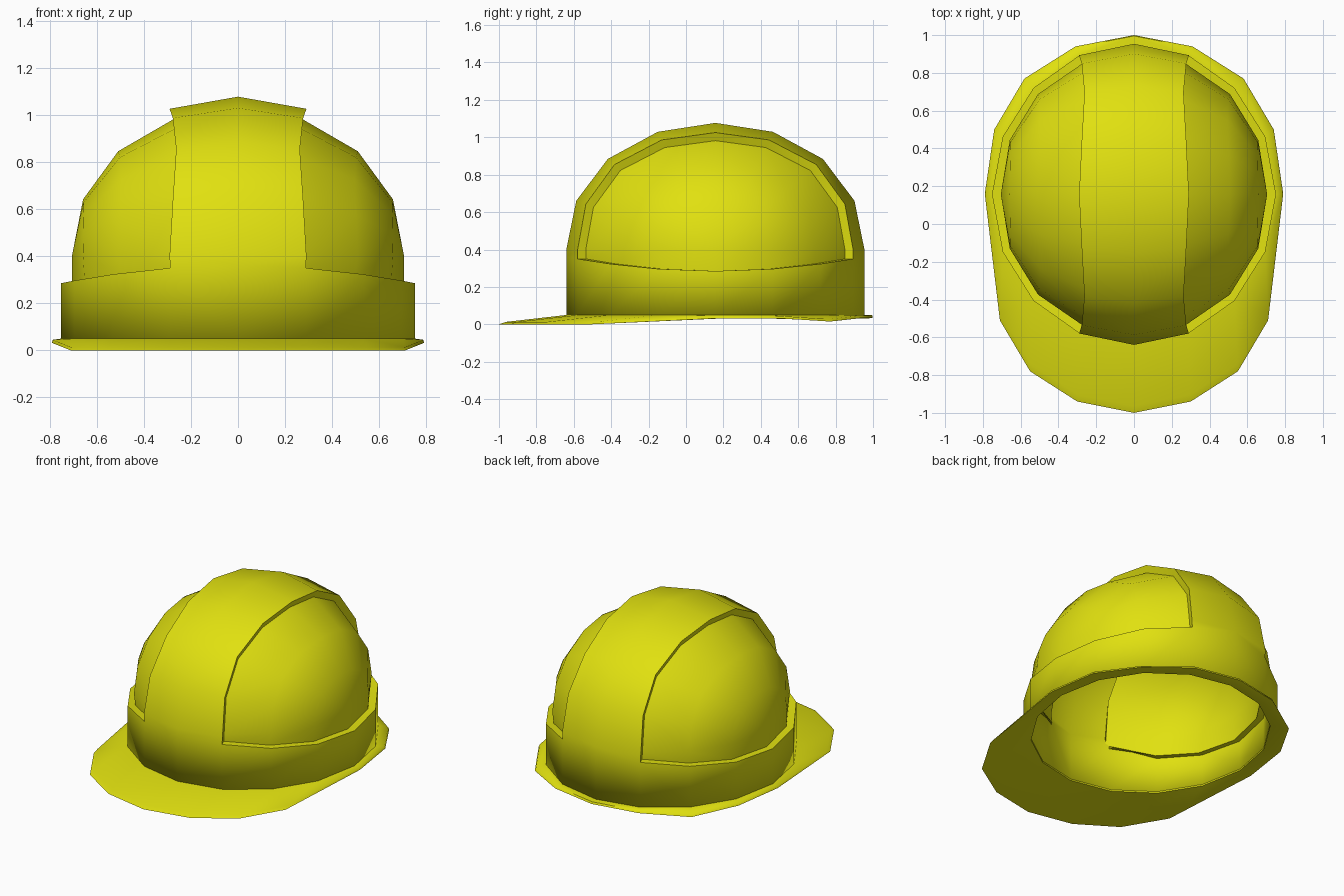
import bpy, bmesh
from math import sin, cos, radians, pi

if "Cube" in bpy.data.objects:
    bpy.data.objects.remove(bpy.data.objects["Cube"])

CY, Z0 = 0.157, 0.40            # dome centre in y, dome spring line
RX, RY, RZ = 0.705, 0.75, 0.63  # side panel radii
STEP = 0.047                    # height of the raised ridge and band
STEP_A = pi / 8                 # 16-sided


def dome(off, th, ph):
    """Dome point: th = angle away from the middle plane, ph = front to back."""
    bulge = 1 + 0.02 * sin(2 * ph) ** 2
    return ((RX + off) * sin(th) * (1 + 0.02 * sin(2 * th) ** 2),
            CY - (RY + off) * cos(th) * cos(ph) * bulge,
            Z0 + (RZ + off) * cos(th) * sin(ph) * (1 + 0.012 * sin(2 * ph) ** 2))


def wall(off, a, z):
    """Vertical wall point, a = angle from the front."""
    return ((RX + off) * sin(a), CY - (RY + off) * cos(a), z)


def band_top(a):
    return 0.285 + 0.076 * cos(a) ** 2


def ridge_angle(ph):
    return STEP_A * (1 - 0.1 * sin(2 * ph) ** 2)


def face(bm, *pts):
    unique = []
    for p in pts:
        if all(sum((a - b) ** 2 for a, b in zip(p, q)) > 1e-9 for q in unique):
            unique.append(p)
    if len(unique) > 2:
        bm.faces.new([bm.verts.new(p) for p in unique])


yellow = bpy.data.materials.new("yellow_plastic")
yellow.diffuse_color = (0.75, 0.75, 0.005, 1)
yellow.use_nodes = True
yellow.node_tree.nodes["Principled BSDF"].inputs["Base Color"].default_value = yellow.diffuse_color


def finish(bm, name, angle):
    bmesh.ops.remove_doubles(bm, verts=bm.verts[:], dist=1e-4)
    bmesh.ops.recalc_face_normals(bm, faces=bm.faces[:])
    mesh = bpy.data.meshes.new(name)
    bm.to_mesh(mesh)
    bm.free()
    mesh.materials.append(yellow)
    ob = bpy.data.objects.new(name, mesh)
    bpy.context.collection.objects.link(ob)
    bpy.ops.object.select_all(action='DESELECT')
    ob.select_set(True)
    bpy.context.view_layer.objects.active = ob
    bpy.ops.object.shade_smooth_by_angle(angle=radians(angle))
    return ob


# Shell: ridge, side panels and head band as one skin
bm = bmesh.new()
for s in (-1, 1):
    for j in range(8):
        p, q = j * STEP_A, (j + 1) * STEP_A
        tp, tq = s * ridge_angle(p), s * ridge_angle(q)
        # raised centre ridge and its side step
        face(bm, dome(STEP, 0, p), dome(STEP, tp, p), dome(STEP, tq, q), dome(STEP, 0, q))
        face(bm, dome(STEP, tp, p), dome(0, tp, p), dome(0, tq, q), dome(STEP, tq, q))
        # side panel
        for k in range(3):
            def col(t, i):
                return t + (s * pi / 2 - t) * i / 3
            face(bm, dome(0, col(tp, k), p), dome(0, col(tp, k + 1), p),
                 dome(0, col(tq, k + 1), q), dome(0, col(tq, k), q))
    for j in range(8):
        a, b = s * j * STEP_A, s * (j + 1) * STEP_A
        ha, hb = band_top(a), band_top(b)
        pa, pb = (dome(0, t if abs(t) <= pi / 2 else s * pi - t, 0 if abs(t) <= pi / 2 else pi)
                  for t in (a, b))
        # head band
        face(bm, wall(STEP, a, 0.05), wall(STEP, b, 0.05), wall(STEP, b, hb), wall(STEP, a, ha))
        # wall between band and dome, raised under the ridge
        if j in (0, 7):
            ta, tb = (dome(STEP, t if j == 0 else s * pi - t, 0 if j == 0 else pi) for t in (a, b))
            face(bm, wall(STEP, a, ha), wall(STEP, b, hb), tb, ta)
        else:
            face(bm, wall(0, a, ha), wall(0, b, hb), pb, pa)
            face(bm, wall(STEP, a, ha), wall(STEP, b, hb), wall(0, b, hb), wall(0, a, ha))
    # step beside the foot of the ridge, front and back
    for a, ph in ((s * STEP_A, 0), (s * 7 * STEP_A, pi)):
        h, t = band_top(a), s * STEP_A
        face(bm, wall(STEP, a, h), wall(0, a, h), dome(0, t, ph), dome(STEP, t, ph))
shell = finish(bm, "helmet_shell", 50)
thick = shell.modifiers.new("thickness", 'SOLIDIFY')
thick.thickness = 0.045
thick.offset = -1
thick.use_even_offset = True

# Brim: narrow lip at the back and sides, wide visor at the front
EDGE = [(0, -1, 0), (0.30, -0.94, 0), (0.55, -0.78, 0), (0.71, -0.51, 0), (0.79, 0.16, 0.032),
        (0.74, 0.50, 0.032), (0.58, 0.77, 0.015), (0.31, 0.94, 0.034), (0, 1, 0.036)]


def brim_section(s, j):
    a = s * j * STEP_A
    x, y, z = EDGE[j]
    x *= s
    top = wall(STEP, a, 0.05)
    lip = (top[0] + (x - top[0]) * 0.9, top[1] + (y - top[1]) * 0.9, z + 0.013)
    # hollow underside running up into the head opening
    mid = (top[0] + (x - top[0]) * 0.5, top[1] + (y - top[1]) * 0.5, z * 0.5 + 0.014)
    return [top, lip, (x, y, z), mid, wall(0.002, a, 0.04), wall(0.002, a, 0.05)]


bm = bmesh.new()
for s in (-1, 1):
    for j in range(8):
        m, n = brim_section(s, j), brim_section(s, j + 1)
        for i in range(5):
            face(bm, m[i], n[i], n[i + 1], m[i + 1])
finish(bm, "brim", 60)
